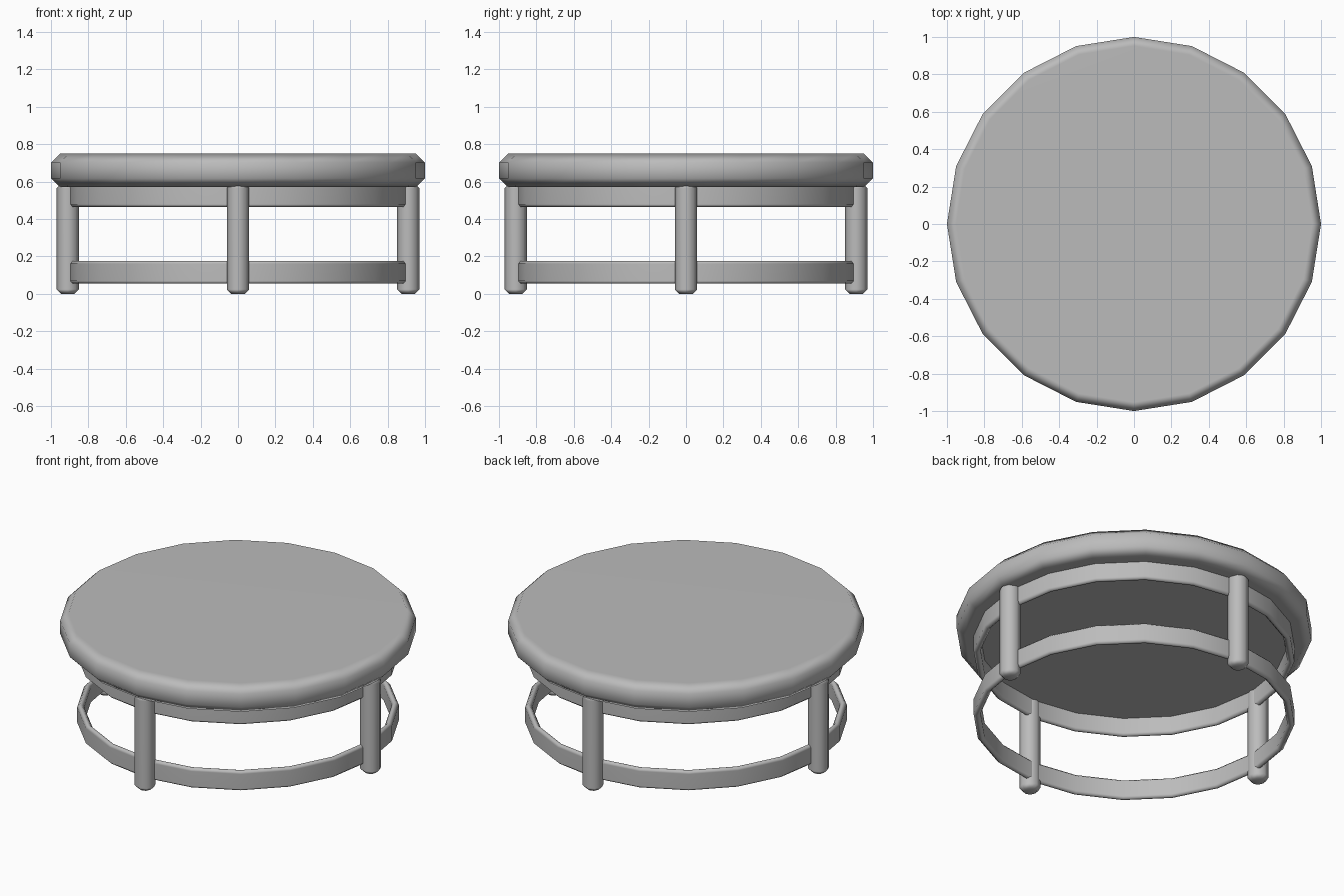
import bpy
import math

old = bpy.data.objects.get("Cube")
if old:
    bpy.data.objects.remove(old, do_unlink=True)

SIDES = 20
LEG_SIDES = 8

grey = bpy.data.materials.new("plain grey")
grey.use_nodes = True
colour = (0.5, 0.5, 0.5, 1)
grey.diffuse_color = colour
grey.node_tree.nodes["Principled BSDF"].inputs["Base Color"].default_value = colour


def lathe(name, profile, sides, location=(0, 0, 0), closed=False):
    """Spin an (r, z) profile; open profiles are capped at both ends."""
    n = len(profile)
    verts = [(r * math.cos(math.tau * i / sides), r * math.sin(math.tau * i / sides), z)
             for i in range(sides) for r, z in profile]
    faces = []
    for i in range(sides):
        j = (i + 1) % sides
        for k in range(n if closed else n - 1):
            m = (k + 1) % n
            faces.append((i * n + k, j * n + k, j * n + m, i * n + m))
    if not closed:
        faces.append([i * n for i in reversed(range(sides))])
        faces.append([i * n + n - 1 for i in range(sides)])
    mesh = bpy.data.meshes.new(name)
    mesh.from_pydata(verts, [], faces)
    mesh.materials.append(grey)
    mesh.shade_smooth()
    obj = bpy.data.objects.new(name, mesh)
    obj.location = location
    bpy.context.collection.objects.link(obj)
    # Keeps the large faces flat while the bevels shade softly
    obj.modifiers.new("Weighted Normal", 'WEIGHTED_NORMAL').weight = 80
    return obj


def chamfered(radius, low, high, bevel):
    """Side profile of a disc or post with chamfered rims."""
    return [(radius - bevel, low), (radius, low + bevel),
            (radius, high - bevel), (radius - bevel, high)]


def ring(name, outer, inner, low, high, bevel):
    inside = [(inner + bevel, high), (inner, high - bevel),
              (inner, low + bevel), (inner + bevel, low)]
    return lathe(name, chamfered(outer, low, high, bevel) + inside, SIDES, closed=True)


# Table top
lathe("table_top", chamfered(1.0, 0.57, 0.75, 0.048), SIDES)

# Apron under the top and stretcher near the floor
ring("apron_ring", 0.905, 0.865, 0.465, 0.585, 0.014)
ring("stretcher_ring", 0.905, 0.865, 0.055, 0.175, 0.014)

# Four legs, one on each axis
for name, x, y in (("front_leg", 0, -1), ("back_leg", 0, 1),
                   ("left_leg", 1, 0), ("right_leg", -1, 0)):
    lathe(name, chamfered(0.06, 0, 0.59, 0.024), LEG_SIDES, (x * 0.91, y * 0.91, 0))
